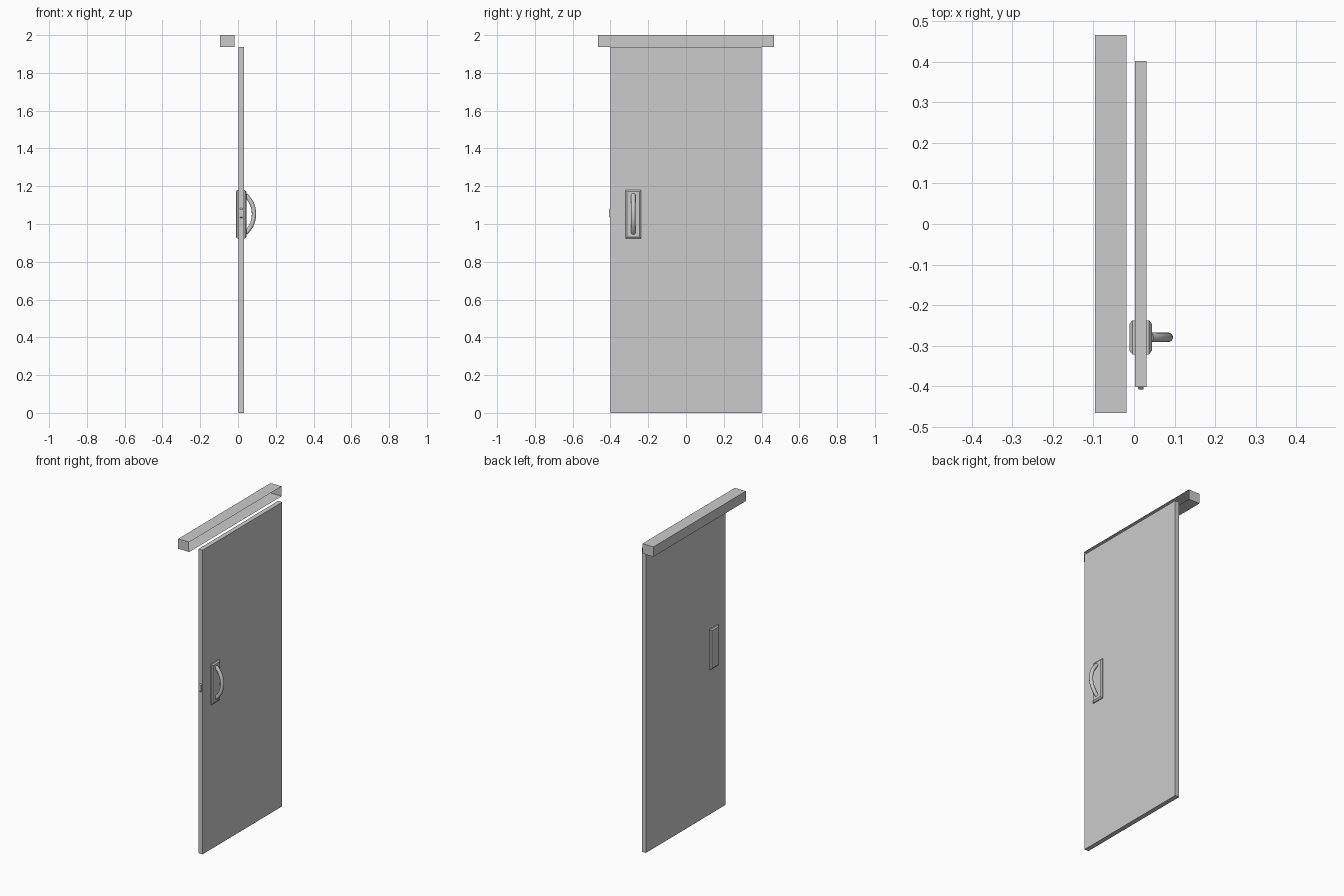
import bpy, bmesh, math

if "Cube" in bpy.data.objects:
    bpy.data.objects.remove(bpy.data.objects["Cube"])


def finish(name, bm):
    bmesh.ops.recalc_face_normals(bm, faces=bm.faces)
    me = bpy.data.meshes.new(name)
    bm.to_mesh(me)
    bm.free()
    ob = bpy.data.objects.new(name, me)
    bpy.context.collection.objects.link(ob)
    return ob


def box_bm(x0, x1, y0, y1, z0, z1):
    bm = bmesh.new()
    bmesh.ops.create_cube(bm, size=1)
    for v in bm.verts:
        v.co.x = x0 + (v.co.x + .5) * (x1 - x0)
        v.co.y = y0 + (v.co.y + .5) * (y1 - y0)
        v.co.z = z0 + (v.co.z + .5) * (z1 - z0)
    return bm


# door panel
finish("door_panel", box_bm(.002, .031, -.401, .401, 0, 1.937))

# overhead rail: thin housing, open on the side facing the door
bm = box_bm(-.096, -.018, -.465, .465, 1.937, 2.0)
side = [f for f in bm.faces if f.calc_center_median().x > -.02]
bmesh.ops.delete(bm, geom=side, context='FACES_ONLY')
finish("top_rail", bm)


# handle plates: straight edge, then chamfered border
def plate(name, x_base, direction):
    bm = bmesh.new()
    rings = []
    for depth, inset in ((0, 0), (.006, 0), (.013, .009)):
        x = x_base + direction * depth
        y0, y1 = -.321 + inset, -.237 - inset
        z0, z1 = .923 + inset, 1.18 - inset
        rings.append([bm.verts.new((x, y, z)) for y, z in
                      ((y0, z0), (y1, z0), (y1, z1), (y0, z1))])
    for a, b in zip(rings, rings[1:]):
        for i in range(4):
            j = (i + 1) % 4
            bm.faces.new((a[i], a[j], b[j], b[i]))
    bm.faces.new(rings[0])
    bm.faces.new(rings[-1])
    finish(name, bm)


plate("front_handle_plate", .031, 1)
plate("back_handle_plate", .002, -1)

# curved pull handle: round tube swept along a circular arc
bm = bmesh.new()
R, r, steps, sides = .1356, .0115, 24, 16
half = math.asin(.1 / R)
rings = []
for i in range(steps + 1):
    a = -half + 2 * half * i / steps
    ring = []
    for k in range(sides):
        t = 2 * math.pi * k / sides
        d = R + r * math.cos(t)
        ring.append(bm.verts.new((.0845 - R + d * math.cos(a),
                                  -.279 + r * math.sin(t),
                                  1.053 + d * math.sin(a))))
    rings.append(ring)
for a, b in zip(rings, rings[1:]):
    for k in range(sides):
        j = (k + 1) % sides
        bm.faces.new((a[k], a[j], b[j], b[k]))
bm.faces.new(rings[0])
bm.faces.new(rings[-1])
handle = finish("pull_handle", bm)
bpy.context.view_layer.objects.active = handle
handle.select_set(True)
bpy.ops.object.shade_smooth_by_angle(angle=math.radians(40))

# latch on the closing edge: wedge-like bolt
bm = box_bm(.009, .025, -.407, -.395, 1.025, 1.09)
for v in bm.verts:
    if v.co.y < -.4:
        v.co.z += .012 if v.co.z < 1.05 else -.012
        v.co.x += .002 if v.co.x < .017 else -.002
finish("latch", bm)
